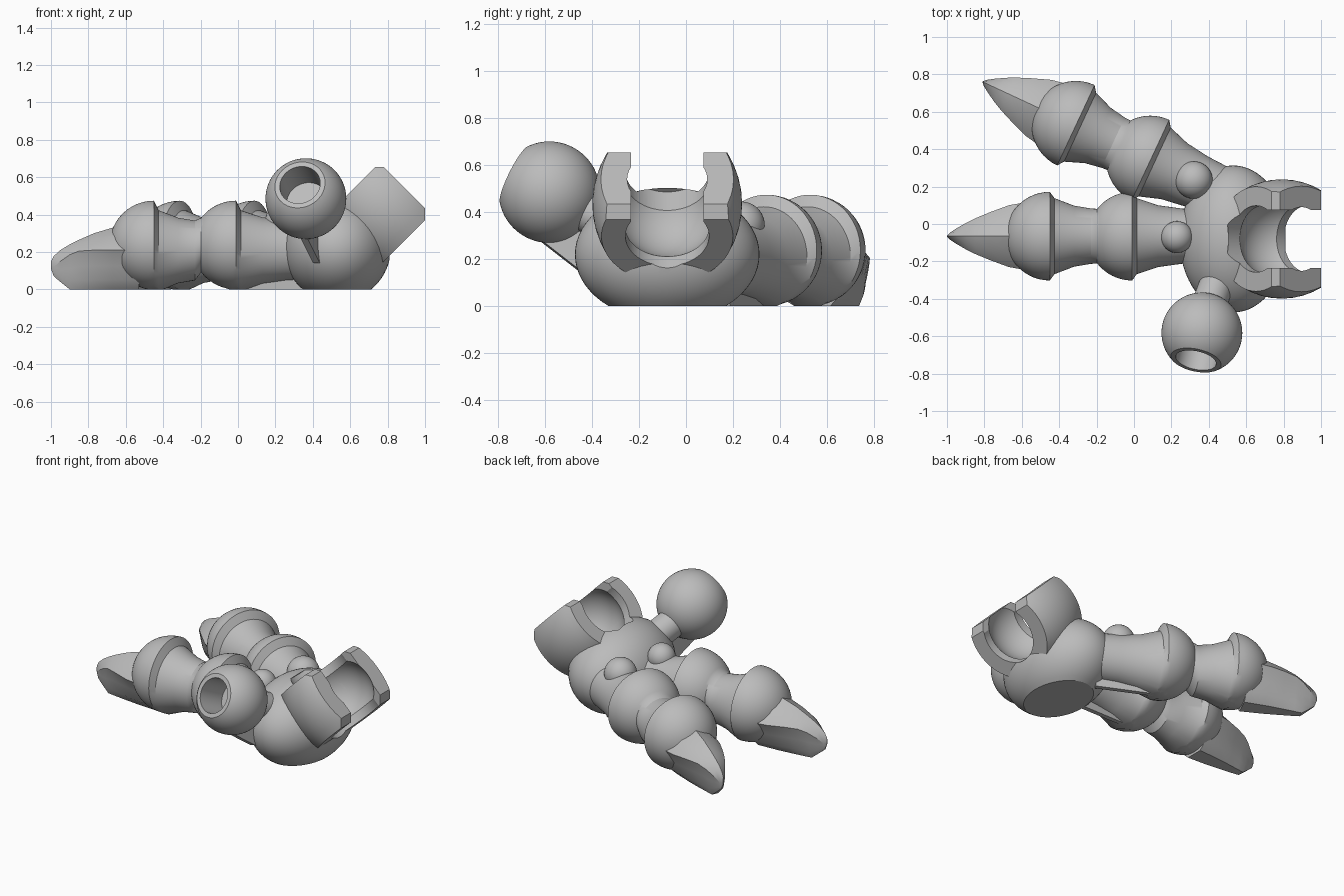
import bpy, bmesh, math
from mathutils import Vector, Matrix

cube = bpy.data.objects.get("Cube")
if cube:
    bpy.data.objects.remove(cube, do_unlink=True)

COLOUR = (0.5, 0.5, 0.5, 1)
grey = bpy.data.materials.new("plain grey")
grey.use_nodes = True
grey.diffuse_color = COLOUR
grey.node_tree.nodes["Principled BSDF"].inputs["Base Color"].default_value = COLOUR
TURNS = [2 * math.pi * i / 64 for i in range(64)]


def slice_off(bm, point, normal):
    """Remove everything beyond the plane and close the cut."""
    cut = bmesh.ops.bisect_plane(bm, geom=bm.verts[:] + bm.edges[:] + bm.faces[:], dist=1e-5,
                                 plane_co=point, plane_no=normal, clear_outer=True)
    edges = [g for g in cut["geom_cut"] if isinstance(g, bmesh.types.BMEdge)]
    if edges:
        bmesh.ops.edgeloop_fill(bm, edges=edges)


def finish(bm, name, matrix=Matrix()):
    bmesh.ops.recalc_face_normals(bm, faces=bm.faces[:])
    mesh = bpy.data.meshes.new(name)
    bm.to_mesh(mesh)
    bm.free()
    mesh.materials.append(grey)
    obj = bpy.data.objects.new(name, mesh)
    obj.matrix_world = matrix
    bpy.context.collection.objects.link(obj)
    return obj


def select(obj):
    bpy.ops.object.select_all(action='DESELECT')
    obj.select_set(True)
    bpy.context.view_layer.objects.active = obj


def smooth(obj):
    select(obj)
    bpy.ops.object.shade_smooth_by_angle(angle=math.radians(30))


def carve(obj, cutters):
    for cutter in cutters:
        cutter.hide_render = True
        mod = obj.modifiers.new("carve", 'BOOLEAN')
        mod.operation, mod.solver, mod.object = 'DIFFERENCE', 'EXACT', cutter
        select(obj)
        bpy.ops.object.modifier_apply(modifier=mod.name)


def discard(objs):
    for obj in objs:
        bpy.data.objects.remove(obj, do_unlink=True)


def sphere_bm(centre, radii):
    bm = bmesh.new()
    bmesh.ops.create_uvsphere(bm, u_segments=64, v_segments=32, radius=1,
                              matrix=Matrix.Translation(centre) @ Matrix.Diagonal((*radii, 1)))
    return bm


def rod_bm(start, end, radius):
    start, end = Vector(start), Vector(end)
    axis = end - start
    turn = axis.to_track_quat('Z', 'Y').to_matrix().to_4x4()
    bm = bmesh.new()
    bmesh.ops.create_cone(bm, cap_ends=True, segments=64, radius1=radius, radius2=radius,
                          depth=axis.length, matrix=Matrix.Translation((start + end) / 2) @ turn)
    return bm


def loft_bm(sections):
    """Join equal-length closed sections into a solid."""
    bm = bmesh.new()
    rings = [[bm.verts.new(p) for p in s] for s in sections]
    n = len(rings[0])
    for a, b in zip(rings, rings[1:]):
        for i in range(n):
            j = (i + 1) % n
            bm.faces.new((a[i], a[j], b[j], b[i]))
    bm.faces.new(rings[0])
    bm.faces.new(rings[-1])
    return bm


def fin(name, points, sideways, matrix=Matrix()):
    side = Vector(sideways)
    return finish(loft_bm([[Vector(p) + side * s for p in points] for s in (-1, 1)]), name, matrix)


# Fingers: distance, half width, half height and centre height along local -x
KNUCKLE, GAP = 0.237, 0.44


def knuckle(start, stop):
    angles = [math.radians(stop) * i / 12 for i in range(13)]
    return [(start + KNUCKLE * math.sin(a), KNUCKLE * math.cos(a),
             KNUCKLE * math.cos(a), KNUCKLE) for a in angles]


def shank(*stations):
    return [(d, r, r + 0.012, 0.208) for d, r in stations]


profile = shank((-0.42, 0.14), (-0.27, 0.147), (-0.14, 0.165), (-0.025, 0.203)) + knuckle(0, 52)
profile += shank((0.22, 0.148), (0.31, 0.163), (0.415, 0.203)) + knuckle(GAP, 88)

# Claw stations: distance, half width, ridge, shoulder and underside heights
claw_stations = [(0.52, 0.19, 0.345, 0.21, 0), (0.66, 0.165, 0.33, 0.21, 0),
                 (0.76, 0.128, 0.30, 0.21, 0), (0.84, 0.095, 0.265, 0.205, 0),
                 (0.89, 0.07, 0.24, 0.185, 0), (0.94, 0.041, 0.21, 0.15, 0.04),
                 (0.975, 0.018, 0.178, 0.12, 0.07), (0.99, 0.003, 0.15, 0.12, 0.11)]


def claw_section(d, w, ridge, shoulder, under):
    mid = shoulder + (ridge - shoulder) * 0.62
    low = under + (shoulder - under) * 0.6
    half = [(0.58 * w, mid), (w, shoulder), (0.72 * w, low),
            (0.58 * w, under + (low - under) * 0.4), (0.3 * w, under)]
    return ([(-d, 0, ridge)] + [(-d, y, z) for y, z in half]
            + [(-d, -y, z) for y, z in reversed(half)])


def finger(name, origin, degrees):
    place = Matrix.Translation(origin) @ Matrix.Rotation(math.radians(degrees), 4, 'Z')
    bm = loft_bm([[(-d, w * math.cos(t), z + h * math.sin(t)) for t in TURNS]
                  for d, w, h, z in profile])
    slice_off(bm, (0, 0, 0.003), (0, 0, -1))
    bmesh.ops.translate(bm, verts=[v for v in bm.verts if v.co.z < 0.0031], vec=(0, 0, -0.003))
    smooth(finish(bm, name, place))
    smooth(finish(loft_bm([claw_section(*s) for s in claw_stations]), name + "_claw", place))
    fin(name + "_web", [(0, 0, 0), (0.4, 0, 0), (0.4, 0, 0.1), (0, 0, 0.1)], (0, 0.015, 0), place)


finger("front_finger", (-0.01, -0.065, 0), 0)
finger("back_finger", (0.088, 0.342, 0), -25)

# Socket frame: the mouth points along "out", the bore runs along "bore"
centre = Vector((0.79, -0.08, 0.435))
out = Vector((1, 0, 1)).normalized()
bore = Vector((1, 0, -1)).normalized()
side = Vector((0, 1, 0))
mouth = [[centre + bore * v + side * y + out * u
          for y, u in ((-0.155, 0), (0.155, 0), (0.155, 0.4), (-0.155, 0.4))] for v in (-0.5, 0.5)]
cutters = [finish(sphere_bm(centre, (0.226,) * 3), "socket_cutter"),
           finish(rod_bm(centre - bore * 0.25, centre + bore * 0.32, 0.178), "bore_cutter"),
           finish(loft_bm(mouth), "mouth_cutter")]

# Palm with a flat underside
bm = sphere_bm((0.53, -0.08, 0.22), (0.287, 0.393, 0.285))
slice_off(bm, (0, 0, 0), (0, 0, -1))
palm = finish(bm, "palm")
carve(palm, cutters)
smooth(palm)

# Open barrel-sided clip with trimmed arm ends
barrel = [(0.195 * s / 4, 0.319 - 0.039 * (s / 4) ** 2) for s in range(-4, 5)]
bm = loft_bm([[centre + bore * v + (side * math.cos(t) + out * math.sin(t)) * r for t in TURNS]
              for v, r in barrel])
slice_off(bm, centre + out * 0.148, out)
slice_off(bm, (0, 0, 0.655), (0, 0, 1))
slice_off(bm, (1, 0, 0), (1, 0, 0))
clip = finish(bm, "socket_clip")
carve(clip, cutters)
smooth(clip)
discard(cutters)

# Round buttons above the finger roots
for name, spot, r in (("front_button", (0.23, -0.07, 0.365), 0.085),
                      ("back_button", (0.32, 0.235, 0.345), 0.1)):
    smooth(finish(sphere_bm(spot, (r,) * 3), name))

# Ball joint with a flat rim and a round hole
ball_at = Vector((0.363, -0.582, 0.485))
facing = Vector((-0.19, -0.88, 0.44)).normalized()
bm = sphere_bm(ball_at, (0.216,) * 3)
slice_off(bm, ball_at + facing * 0.167, facing)
ball = finish(bm, "joint_ball")
hole = finish(rod_bm(ball_at - facing * 0.03, ball_at + facing * 0.3, 0.11), "hole_cutter")
carve(ball, [hole])
smooth(ball)
discard([hole])

# Neck and thin support web beneath the ball
smooth(finish(rod_bm((0.47, -0.25, 0.32), ball_at - facing * 0.14, 0.092), "ball_neck"))
fin("ball_web", [(0.35, -0.62, 0.28), (0.42, -0.44, 0.14), (0.45, -0.32, 0.3), (0.38, -0.5, 0.42)],
    (0.018, 0.006, 0))
